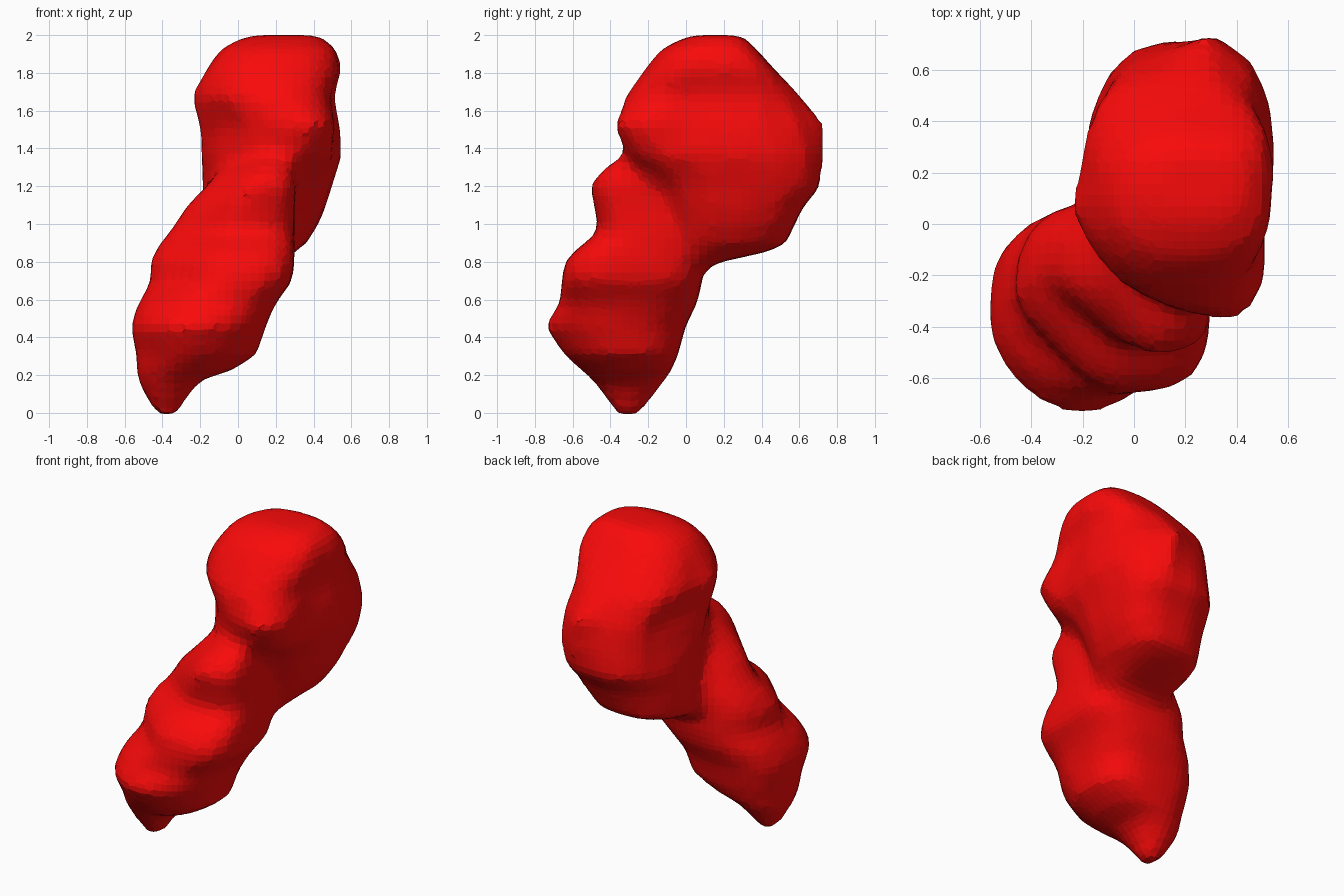
import bpy, bmesh, math

# Plan outline of the upper lobe at its widest, normalised to a -1..1 box
HEAD_PLAN = [(0.32, 1), (-0.1, 0.88), (-0.38, 0.83), (-0.65, 0.7), (-0.76, 0.4),
             (-1, -0.25), (-0.66, -0.53), (-0.27, -0.82), (0.1, -0.95), (0.6, -1),
             (0.85, -0.88), (0.93, -0.7), (0.92, -0.3), (1, 0.05), (0.97, 0.4), (0.77, 0.75)]

# Slices: z, x min, x max, y min, y max
HEAD = [(0.71, -0.12, 0.2, -0.3, 0.05), (0.79, -0.17, 0.25, -0.25, 0.15),
        (0.85, -0.18, 0.3, -0.2, 0.42), (0.89, -0.19, 0.36, -0.14, 0.53),
        (1.0, -0.19, 0.43, -0.12, 0.58), (1.1, -0.19, 0.47, -0.15, 0.63),
        (1.2, -0.19, 0.5, -0.2, 0.72), (1.36, -0.2, 0.55, -0.32, 0.74),
        (1.52, -0.21, 0.54, -0.38, 0.74), (1.68, -0.25, 0.51, -0.32, 0.61),
        (1.82, -0.17, 0.55, -0.22, 0.47), (1.92, -0.1, 0.53, -0.14, 0.38),
        (1.97, -0.02, 0.47, -0.05, 0.33), (2.0, 0.08, 0.42, 0.04, 0.29)]
BODY = [(-0.01, -0.43, -0.32, -0.36, -0.25), (0.07, -0.48, -0.28, -0.42, -0.19),
        (0.17, -0.53, -0.2, -0.49, -0.11), (0.23, -0.54, -0.02, -0.56, -0.07),
        (0.31, -0.54, 0.1, -0.65, -0.04), (0.46, -0.57, 0.15, -0.75, 0.0),
        (0.58, -0.53, 0.2, -0.67, 0.06), (0.7, -0.46, 0.29, -0.66, 0.09),
        (0.79, -0.47, 0.3, -0.65, 0.09), (0.88, -0.43, 0.3, -0.57, 0.09),
        (0.95, -0.37, 0.3, -0.46, 0.09), (1.1, -0.27, 0.3, -0.49, 0.09),
        (1.2, -0.17, 0.31, -0.51, 0.1), (1.28, -0.1, 0.3, -0.45, 0.1),
        (1.37, 0.05, 0.28, -0.33, 0.0)]


def squircle(n, br, bl, fl, fr, start=0.0):
    """Rounded outline; one squareness value per corner (back/front, right/left)."""
    pts = []
    for i in range(n):
        t = start + 2 * math.pi * i / n
        c, s = math.cos(t), math.sin(t)
        e = 2 / ((br if c > 0 else bl) if s > 0 else (fr if c > 0 else fl))
        pts.append((math.copysign(abs(c) ** e, c), math.copysign(abs(s) ** e, s)))
    return pts


def head_plan(z):
    start = math.radians(72)
    if z < 1.45:      # underside
        other, w = squircle(16, 3.2, 2.2, 2.5, 1.9, start), min(1, max(0, (1.5 - z) / 0.3))
    else:             # crown
        other, w = squircle(16, 3.8, 2.3, 2.4, 2.5, start), min(1, max(0, (z - 1.54) / 0.25))
    return [(a + (c - a) * w, b + (d - b) * w) for (a, b), (c, d) in zip(HEAD_PLAN, other)]


def body_plan(z):
    if z < 0.25:
        return squircle(24, 2.2, 2.2, 2.2, 2.2)
    if z < 0.5:
        return squircle(24, 2.8, 3, 1.8, 1.8)
    if z < 0.6:
        return squircle(24, 3, 2.6, 2, 2.5)
    # Waist with its front left corner cut off
    pts = squircle(24, 3.2, 2.6, 2.2, 3.5)
    return [(u, v) if u + v > -1.12 else (-1.12 * u / (u + v), -1.12 * v / (u + v)) for u, v in pts]


def loft(bm, plan, slices):
    rings = []
    for z, x0, x1, y0, y1 in slices:
        rings.append([bm.verts.new(((x0 + x1) / 2 + u * (x1 - x0) / 2,
                                    (y0 + y1) / 2 + v * (y1 - y0) / 2, z)) for u, v in plan(z)])
    n = len(rings[0])
    for a, b in zip(rings, rings[1:]):
        for i in range(n):
            j = (i + 1) % n
            bm.faces.new((a[i], a[j], b[j], b[i]))
    bm.faces.new(rings[0][::-1])
    bm.faces.new(rings[-1])


# Two overlapping lobes fused into one lumpy rock
bm = bmesh.new()
loft(bm, head_plan, HEAD)
loft(bm, body_plan, BODY)
bmesh.ops.recalc_face_normals(bm, faces=bm.faces)
mesh = bpy.data.meshes.new("two_lobed_rock")
bm.to_mesh(mesh)
bm.free()
rock = bpy.data.objects.new("two_lobed_rock", mesh)
bpy.context.collection.objects.link(rock)

# Fuse and soften
remesh = rock.modifiers.new("fuse", 'REMESH')
remesh.mode = 'VOXEL'
remesh.voxel_size = 0.045
remesh.use_smooth_shade = False
soft = rock.modifiers.new("soften", 'SMOOTH')
soft.factor = 0.5
soft.iterations = 3

# Red surface
red = bpy.data.materials.new("red")
red.diffuse_color = (0.95, 0.003, 0.003, 1)
mesh.materials.append(red)
